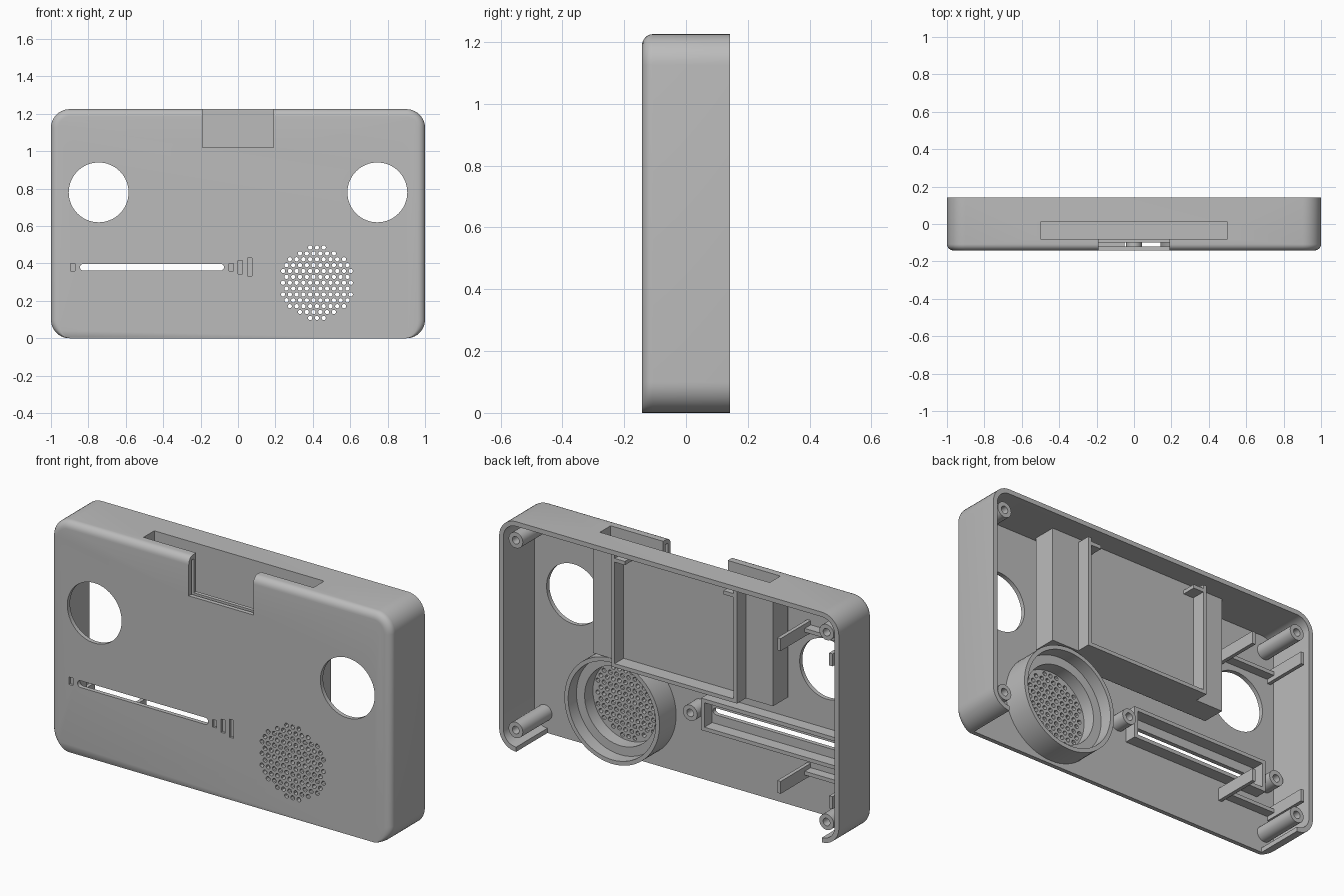
import bpy, bmesh, math

cube = bpy.data.objects.get("Cube")
if cube:
    bpy.data.objects.remove(cube, do_unlink=True)

grey = bpy.data.materials.new("plain grey")
grey.use_nodes = True
grey.diffuse_color = (0.5, 0.5, 0.5, 1)
grey.node_tree.nodes["Principled BSDF"].inputs["Base Color"].default_value = (0.5, 0.5, 0.5, 1)

TOP, BACK, FRONT, INNER = 1.225, 0.143, -0.143, -0.12
ROOT = INNER - 0.005      # parts sink slightly into the front plate


def finish(name, bm):
    bmesh.ops.recalc_face_normals(bm, faces=bm.faces)
    mesh = bpy.data.meshes.new(name)
    bm.to_mesh(mesh)
    bm.free()
    mesh.materials.append(grey)
    obj = bpy.data.objects.new(name, mesh)
    bpy.context.collection.objects.link(obj)
    return obj


def loft(bm, rings, closed=False):
    """Skin a row of equal point rings; cap the ends unless closed."""
    loops = [[bm.verts.new(p) for p in ring] for ring in rings]
    n = len(loops[0])
    pairs = list(zip(loops, loops[1:]))
    if closed:
        pairs.append((loops[-1], loops[0]))
    else:
        bm.faces.new(loops[0])
        bm.faces.new(loops[-1])
    for a, b in pairs:
        for i in range(n):
            j = (i + 1) % n
            bm.faces.new((a[i], a[j], b[j], b[i]))


def add_box(bm, x0, x1, y0, y1, z0, z1):
    loft(bm, [[(x0, y, z0), (x1, y, z0), (x1, y, z1), (x0, y, z1)] for y in (y0, y1)])


def circle(x, y, z, r, n):
    return [(x + r * math.cos(math.tau * i / n), y, z + r * math.sin(math.tau * i / n))
            for i in range(n)]


def add_rod(bm, x, z, r, y0, y1, n):
    loft(bm, [circle(x, y, z, r, n) for y in (y0, y1)])


def boxes(name, *sizes):
    bm = bmesh.new()
    for s in sizes:
        add_box(bm, *s)
    return finish(name, bm)


def turned(name, x, z, profile, n=32):
    """Ring part around a y axis from a closed (radius, y) profile."""
    bm = bmesh.new()
    loft(bm, [circle(x, y, z, r, n) for r, y in profile], closed=True)
    return finish(name, bm)


def cut(obj, cutter):
    mod = obj.modifiers.new("cut", 'BOOLEAN')
    mod.operation, mod.solver, mod.object = 'DIFFERENCE', 'EXACT', cutter
    bpy.context.view_layer.objects.active = obj
    bpy.ops.object.modifier_apply(modifier=mod.name)


def outline(y, rx, r_top, r_low):
    """Rounded rectangle around four fixed corner centres."""
    pts = []
    corners = [(0.9, TOP - 0.1, r_top), (-0.9, TOP - 0.1, r_top), (-0.9, 0.1, r_low), (0.9, 0.1, r_low)]
    for k, (cx, cz, rz) in enumerate(corners):
        for i in range(11):
            a = math.pi / 2 * (k + i / 10)
            pts.append((cx + rx * math.cos(a), y, cz + rz * math.sin(a)))
    return pts


# Shell: rounded front edge, open back
rings = []
for i in range(7):
    a = math.pi / 2 * i / 6
    r = 0.1 - 0.04 * (1 - math.sin(a))
    rings.append(outline(FRONT + 0.035 * (1 - math.cos(a)), r, r, 0.1))
rings += [outline(BACK, 0.1, 0.1, 0.1), outline(BACK, 0.075, 0.075, 0.075),
          outline(INNER, 0.075, 0.075, 0.075)]
bm = bmesh.new()
loft(bm, rings)
shell = finish("shell", bm)

# Card pocket hanging behind the front plate
pocket = boxes("card_pocket", (-0.53, 0.53, -0.1, 0.025, 0.58, 1.21))

# Cutters: open bottom, round windows, slider slot, engraved marks, speaker grille
bottom = boxes("bottom_cutter", (-0.9, 0.9, INNER, 0.3, -0.1, 0.03))
bm = bmesh.new()
for x in (-0.745, 0.745):
    add_rod(bm, x, 0.78, 0.16, -0.2, -0.1, 64)
slot = []
for y in (-0.2, -0.1):
    ring = []
    for cx, start in ((-0.093, -90), (-0.827, 90)):
        for i in range(9):
            a = math.radians(start + i * 22.5)
            ring.append((cx + 0.018 * math.cos(a), y, 0.38 + 0.018 * math.sin(a)))
    slot.append(ring)
loft(bm, slot)
for x, h in ((-0.883, 0.02), (-0.037, 0.02), (0.013, 0.035), (0.063, 0.048)):
    add_box(bm, x - 0.012, x + 0.012, -0.2, FRONT + 0.012, 0.38 - h, 0.38 + h)
pitch = 0.0362
for row in range(-6, 7):
    for col in range(-6, 7):
        dx = (col + 0.5 * (row % 2)) * pitch
        dz = row * pitch * 0.866
        if math.hypot(dx, dz) < 0.196:
            add_rod(bm, 0.422 + dx, 0.297 + dz, 0.0115, -0.2, -0.1, 12)
openings = finish("openings_cutter", bm)
card_slot = boxes("card_slot_cutter", (-0.5, 0.5, -0.08, 0.01, 0.6, 1.4))
notch = boxes("notch_cutter", (-0.19, 0.19, -0.3, -0.05, 1.02, 1.4))

for c in (bottom, openings, card_slot, notch):
    cut(shell, c)
for c in (card_slot, notch):
    cut(pocket, c)
for c in (bottom, openings, card_slot, notch):
    bpy.data.objects.remove(c, do_unlink=True)

# Frame on the back of the pocket
boxes("pocket_frame",
      (0.35, 0.37, 0.02, 0.1, 0.58, 1.18), (-0.37, -0.35, 0.02, 0.1, 0.58, 1.18),
      (-0.36, 0.36, 0.02, 0.1, 0.58, 0.6),
      (0.29, 0.36, 0.02, 0.1, 1.14, 1.16), (-0.36, -0.29, 0.02, 0.1, 1.14, 1.16))

# Stepped speaker cup
turned("speaker_cup", 0.422, 0.297,
       [(0.28, ROOT), (0.28, 0.02), (0.258, 0.02), (0.258, -0.05), (0.21, -0.05), (0.21, ROOT)], 64)


# Screw posts
def post(name, x, z, end):
    turned(name, x, z, [(0.042, ROOT), (0.042, end), (0.02, end), (0.02, ROOT)], 24)


for x, side in ((0.915, "left"), (-0.915, "right")):
    for z, level in ((0.105, "lower"), (1.115, "upper")):
        post(f"{level}_{side}_post", x, z, 0.125)
post("slider_left_post", 0.0, 0.38, -0.035)
post("slider_right_post", -0.92, 0.38, -0.035)

# Raised frame around the slider slot
boxes("slider_frame",
      (-0.87, -0.05, ROOT, -0.055, 0.295, 0.315), (-0.87, -0.05, ROOT, -0.055, 0.445, 0.465),
      (-0.87, -0.85, ROOT, -0.055, 0.315, 0.445), (-0.07, -0.05, ROOT, -0.055, 0.315, 0.445))

# Brackets: two long arms joined by a low rib
for z, level in ((0.98, "upper"), (0.22, "lower")):
    boxes(f"{level}_bracket",
          (-0.65, -0.63, ROOT, 0.132, z - 0.033, z + 0.033),
          (-0.955, -0.935, ROOT, 0.132, z - 0.033, z + 0.033),
          (-0.94, -0.64, ROOT, -0.07, z - 0.01, z + 0.01))

# Smooth curves, sharp edges
bpy.ops.object.select_all(action='DESELECT')
for obj in bpy.context.collection.objects:
    if obj.type == 'MESH' and obj.data.materials and obj.data.materials[0] == grey:
        obj.select_set(True)
bpy.context.view_layer.objects.active = shell
bpy.ops.object.shade_smooth_by_angle(angle=math.radians(30))
